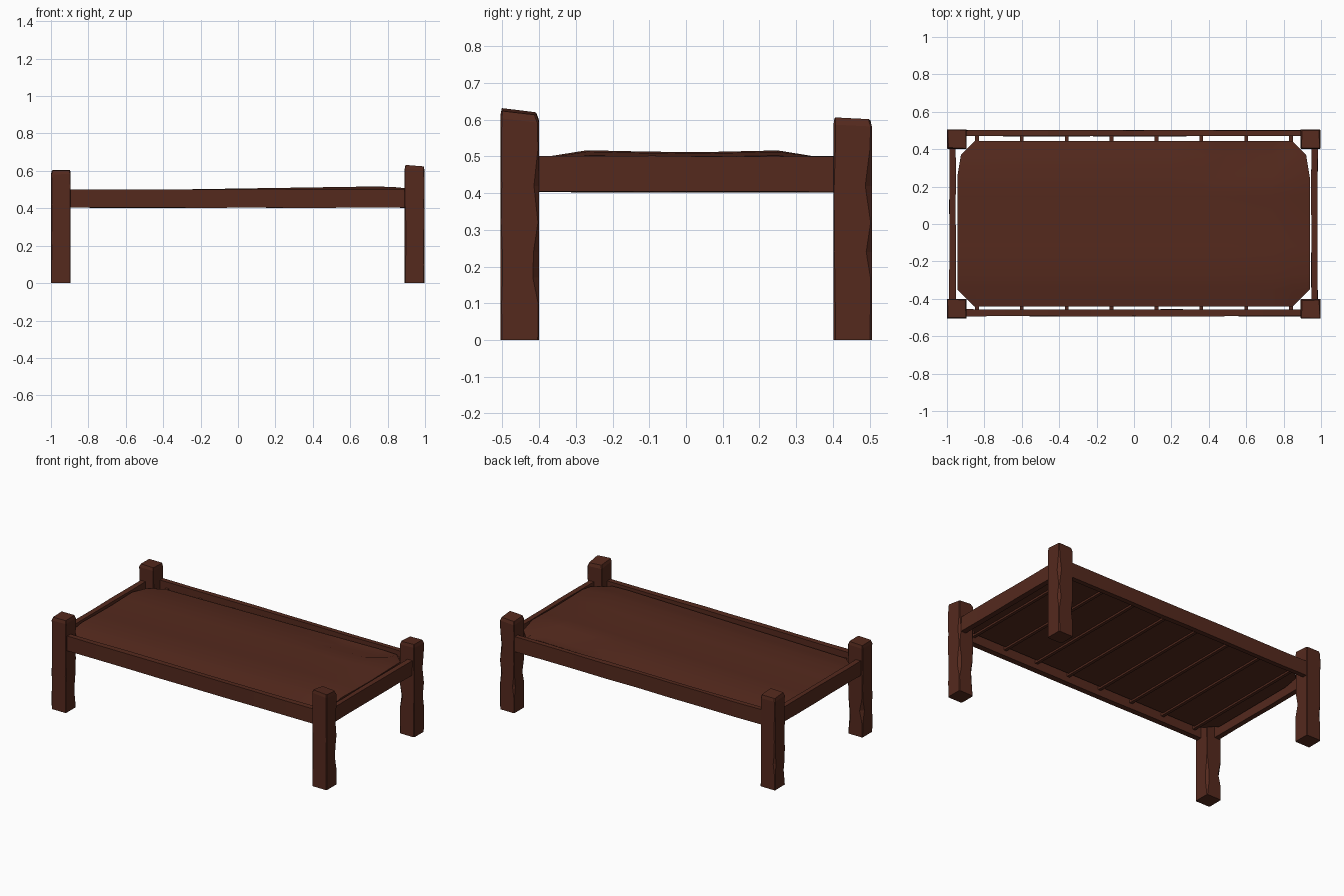
import bpy, bmesh, random
from mathutils import Vector

if "Cube" in bpy.data.objects:
    bpy.data.objects.remove(bpy.data.objects["Cube"])
random.seed(4)

WOOD = bpy.data.materials.new("brown wood")
WOOD.diffuse_color = (0.09, 0.0225, 0.0125, 1)
WOOD.use_nodes = True
WOOD.node_tree.nodes["Principled BSDF"].inputs["Base Color"].default_value = WOOD.diffuse_color


def add_object(name, bm):
    bmesh.ops.recalc_face_normals(bm, faces=bm.faces)
    me = bpy.data.meshes.new(name)
    bm.to_mesh(me)
    bm.free()
    me.materials.append(WOOD)
    ob = bpy.data.objects.new(name, me)
    bpy.context.collection.objects.link(ob)
    return ob


def loft(bm, rings):
    """Skin a list of equal-length point rings and cap both ends."""
    rows = [[bm.verts.new(p) for p in r] for r in rings]
    n = len(rows[0])
    for a, b in zip(rows, rows[1:]):
        for i in range(n):
            j = (i + 1) % n
            bm.faces.new((a[i], a[j], b[j], b[i]))
    bm.faces.new(rows[0])
    bm.faces.new(rows[-1])


# Corner posts: square timbers with chipped corners and sloping tops
def post(name, cx, cy, height, slope_x, slope_y):
    bm = bmesh.new()
    rings = []
    levels = [0, 0.1, 0.17, 0.24, 0.32, 0.42, 0.52, height - 0.02, height]
    for k, z in enumerate(levels):
        top = k == len(levels) - 1
        ring = []
        for sx, sy in ((1, 1), (-1, 1), (-1, -1), (1, -1)):
            h = random.uniform(0.044, 0.05) if top else 0.0525
            deep = 0 < k < 6 and random.random() < 0.22
            c = random.uniform(0.012, 0.022) if deep else random.uniform(0.002, 0.006)
            pts = [(sx * h, sy * (h - c)), (sx * (h - c), sy * h)]
            if sx * sy < 0:
                pts.reverse()
            for x, y in pts:
                dz = (x * slope_x + y * slope_y) if k >= len(levels) - 2 else 0
                ring.append((cx + x, cy + y, z + dz))
        rings.append(ring)
    loft(bm, rings)
    add_object(name, bm)


post("front_left_post", -0.947, -0.453, 0.602, 0.03, 0.0)
post("front_right_post", 0.944, -0.453, 0.622, -0.08, -0.12)
post("back_left_post", -0.947, 0.454, 0.602, 0.0, -0.05)
post("back_right_post", 0.944, 0.454, 0.602, 0.04, -0.05)


# Rails: bars with slightly worn edges
def rail(name, start, end, width, height, steps=8, wear=0.003):
    bm = bmesh.new()
    a, b = Vector(start), Vector(end)
    side = (b - a).normalized().cross(Vector((0, 0, 1)))
    rings = []
    for k in range(steps + 1):
        p = a.lerp(b, k / steps)
        ring = []
        for s, t in ((-1, -1), (1, -1), (1, 1), (-1, 1)):
            w = width / 2 - random.uniform(0, wear)
            h = height / 2 - random.uniform(0, wear)
            ring.append(p + side * (s * w) + Vector((0, 0, t * h)))
        rings.append(ring)
    loft(bm, rings)
    add_object(name, bm)


rail("front_rail", (-0.92, -0.475, 0.452), (0.92, -0.475, 0.452), 0.04, 0.1)
rail("back_rail", (-0.92, 0.486, 0.452), (0.92, 0.486, 0.452), 0.035, 0.1)
rail("left_rail", (-0.97, -0.43, 0.452), (-0.97, 0.43, 0.452), 0.037, 0.1, 5)
rail("right_rail", (0.965, -0.43, 0.452), (0.965, 0.43, 0.452), 0.037, 0.1, 5)

# Cross slats that carry the bedding
for i in range(8):
    x = -0.84 + 0.24 * i
    rail(f"slat_{i + 1}", (x, -0.47, 0.45), (x, 0.48, 0.45), 0.02, 0.02, 1, 0)


# Bedding: thin mattress with cut corners, raised towards the head end
def top_z(x, y):
    edge = min(1, max(0, abs(y) - 0.27) / 0.175)
    rise = 0.491 + 0.026 * min(1, (x + 0.95) / 1.7)
    sag = 0.006 * max(0, 1 - abs(y) / 0.27)
    head = 0.1 * max(0, x - 0.8)
    return rise - sag - head - 0.028 * edge


XS = [-0.945, -0.84, -0.55, -0.3, -0.05, 0.2, 0.36, 0.49, 0.74, 0.84, 0.94]
YS = [-0.44, -0.35, -0.27, -0.12, 0.03, 0.15, 0.25, 0.37, 0.445]
BOTTOM = 0.452
bm = bmesh.new()
grid = []
for y in YS:
    reach = 1 - max(0, abs(y) - 0.35) / 0.945
    row = []
    for x in XS:
        z = top_z(x, y)
        if y == 0.37 and x in (0.49, 0.74):
            z -= 0.02                       # fold in the cover
        row.append(bm.verts.new((x * (reach if abs(x) > 0.9 else 1), y, z)))
    grid.append(row)
for a, b in zip(grid, grid[1:]):
    for i in range(len(XS) - 1):
        bm.faces.new((a[i], a[i + 1], b[i + 1], b[i])).smooth = True

# Straight sides and a flat underside
rim = (grid[0] + [r[-1] for r in grid[1:-1]] + grid[-1][::-1]
       + [r[0] for r in grid[-2:0:-1]])
low = [bm.verts.new((v.co.x, v.co.y, BOTTOM)) for v in rim]
for i in range(len(rim)):
    j = (i + 1) % len(rim)
    bm.faces.new((rim[i], low[i], low[j], rim[j]))
bm.faces.new(low[::-1])
bedding = add_object("bedding", bm)
bpy.context.view_layer.objects.active = bedding
bedding.select_set(True)
bpy.ops.object.shade_smooth_by_angle(angle=0.5)
